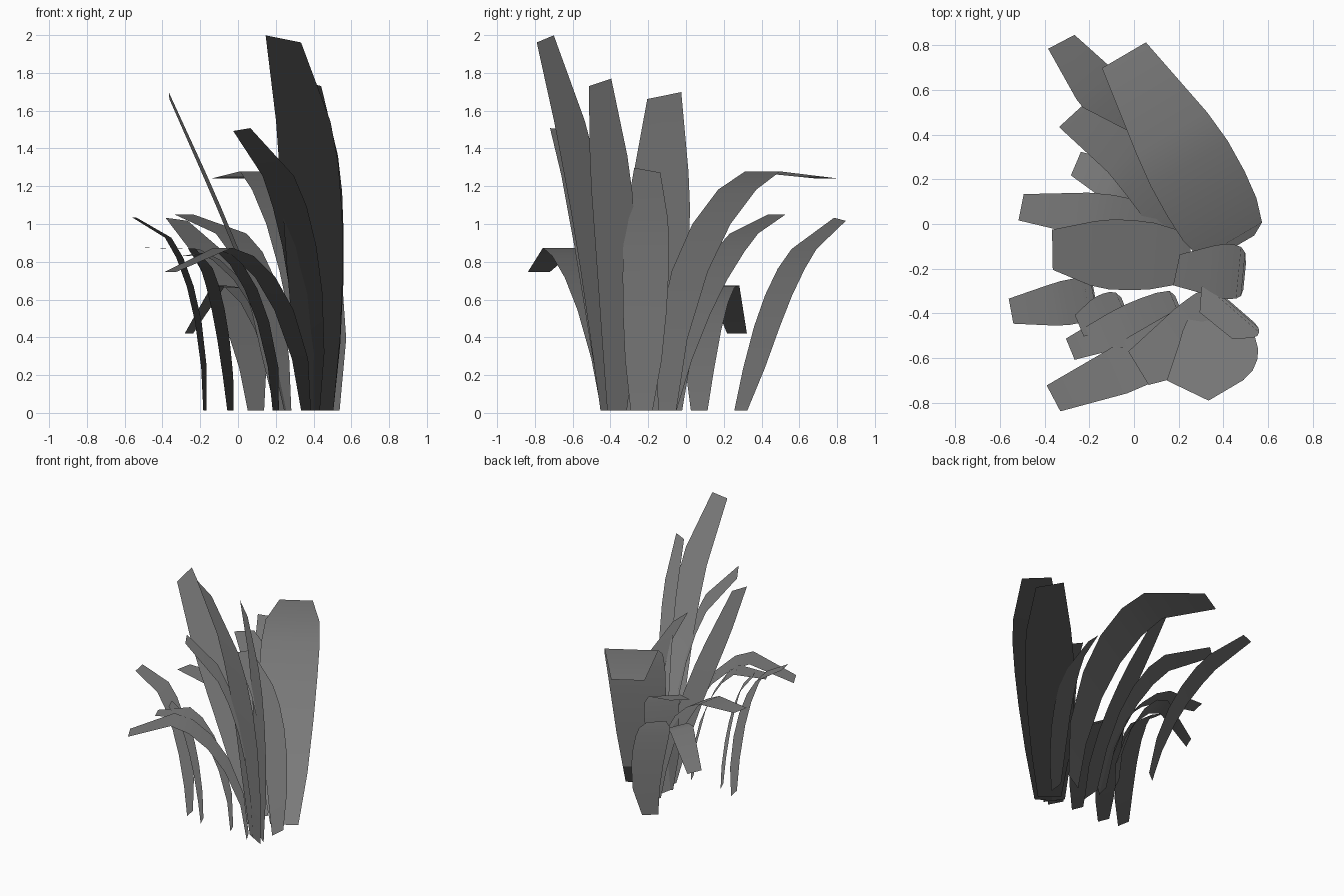
import bpy
from mathutils import Vector

# Remove the default cube if present
default_cube = bpy.data.objects.get("Cube")
if default_cube:
    bpy.data.objects.remove(default_cube, do_unlink=True)

# Single flat colour for all blades
leaf_material = bpy.data.materials.new("leaf_grey")
leaf_material.use_nodes = True
leaf_colour = (0.2, 0.2, 0.2, 1)
leaf_material.diffuse_color = leaf_colour
leaf_material.node_tree.nodes["Principled BSDF"].inputs["Base Color"].default_value = leaf_colour

# Stations along a blade and the relative width at each; the cut end is one long facet
STATIONS = (0, 0.2, 0.38, 0.52, 0.65, 0.76, 1)
WIDTHS = (0.48, 0.8, 0.95, 1, 1, 0.92, 0.57)
UP = Vector((0, 0, 1))


def point_on_spine(points, t):
    """Smooth cubic passing through four evenly spaced points."""
    result = Vector((0, 0, 0))
    count = len(points) - 1
    for i, point in enumerate(points):
        weight = 1
        for j in range(len(points)):
            if j != i:
                weight *= (t * count - j) / (i - j)
        result += weight * point
    return result


def blade(name, half_width, root, lower, upper, tip, slant=0):
    """A flat, arching strip that widens in the middle and ends in a cut tip."""
    spine = [Vector((*root, 0.012)), Vector(lower), Vector(upper), Vector(tip)]
    heading = spine[-1] - spine[0]
    side = Vector((heading.y, -heading.x, 0)).normalized()
    vertices, faces = [], []
    for i, (t, width) in enumerate(zip(STATIONS, WIDTHS)):
        centre = point_on_spine(spine, t)
        offset = side * half_width * width
        vertices += [centre - offset, centre + offset]
        if i:
            k = i + i
            faces.append((k - 2, k - 1, k + 1, k))
    # Slant the cut end along the direction of growth
    growth = (spine[-1] - point_on_spine(spine, STATIONS[-2])).normalized()
    vertices[-1] += growth * slant
    vertices[-2] -= growth * slant

    mesh = bpy.data.meshes.new(name)
    mesh.from_pydata(vertices, [], faces)
    mesh.materials.append(leaf_material)
    mesh.polygons.foreach_set("use_smooth", [True] * len(faces))
    # Soft foliage normals that lean upwards
    normals = [(v.normal + UP + UP).normalized() for v in mesh.vertices]
    mesh.normals_split_custom_set_from_vertices(normals)
    leaf = bpy.data.objects.new(name, mesh)
    bpy.context.collection.objects.link(leaf)


# Tall upright blades
blade("tallest_front_blade", 0.18, (0.43, -0.41), (0.41, -0.465, 0.68), (0.37, -0.575, 1.36), (0.24, -0.745, 1.98), slant=0.02)
blade("tall_left_blade", 0.165, (0.445, -0.365), (0.44, -0.36, 0.6), (0.425, -0.395, 1.2), (0.367, -0.455, 1.75), slant=0.02)
blade("tall_right_blade", 0.157, (0.25, -0.16), (0.11, -0.145, 0.55), (-0.115, -0.135, 1.12), (-0.365, -0.115, 1.68), slant=0.02)
blade("inward_left_blade", 0.122, (0.495, -0.235), (0.475, -0.22, 0.47), (0.39, -0.21, 0.92), (0.19, -0.205, 1.285), slant=-0.015)
blade("leaning_front_blade", 0.155, (0.39, -0.38), (0.37, -0.42, 0.55), (0.265, -0.51, 1.12), (0.02, -0.645, 1.5), slant=-0.01)

# Blades arching to the back
blade("broad_back_blade", 0.2, (0.455, -0.1), (0.4, -0.01, 0.66), (0.236, 0.29, 1.2), (-0.045, 0.755, 1.24))
blade("outer_back_blade", 0.115, (0.095, 0.29), (0.04, 0.41, 0.4), (-0.12, 0.567, 0.78), (-0.325, 0.815, 1.025), slant=-0.015)
blade("middle_back_blade", 0.12, (0.24, -0.09), (0.17, 0.03, 0.47), (0.03, 0.24, 0.87), (-0.285, 0.48, 1.05))
blade("drooping_back_blade", 0.1, (0.21, 0.07), (0.15, 0.09, 0.38), (-0.04, 0.17, 0.67), (-0.26, 0.27, 0.42))

# Blades arching to the right and front
blade("level_right_blade", 0.105, (0.22, -0.07), (0.12, -0.03, 0.5), (-0.13, 0.03, 0.82), (-0.505, 0.075, 0.875))
blade("outer_right_blade", 0.1, (-0.175, -0.32), (-0.2, -0.33, 0.42), (-0.317, -0.355, 0.84), (-0.55, -0.39, 1.035))
blade("small_right_blade", 0.09, (-0.04, -0.37), (-0.07, -0.38, 0.34), (-0.14, -0.41, 0.69), (-0.245, -0.455, 0.87))
blade("small_front_blade", 0.09, (0.2, -0.36), (0.15, -0.38, 0.42), (-0.02, -0.45, 0.8), (-0.285, -0.56, 0.83))
blade("drooping_front_blade", 0.115, (0.36, -0.4), (0.27, -0.46, 0.48), (0.015, -0.615, 0.84), (-0.36, -0.78, 0.745))
